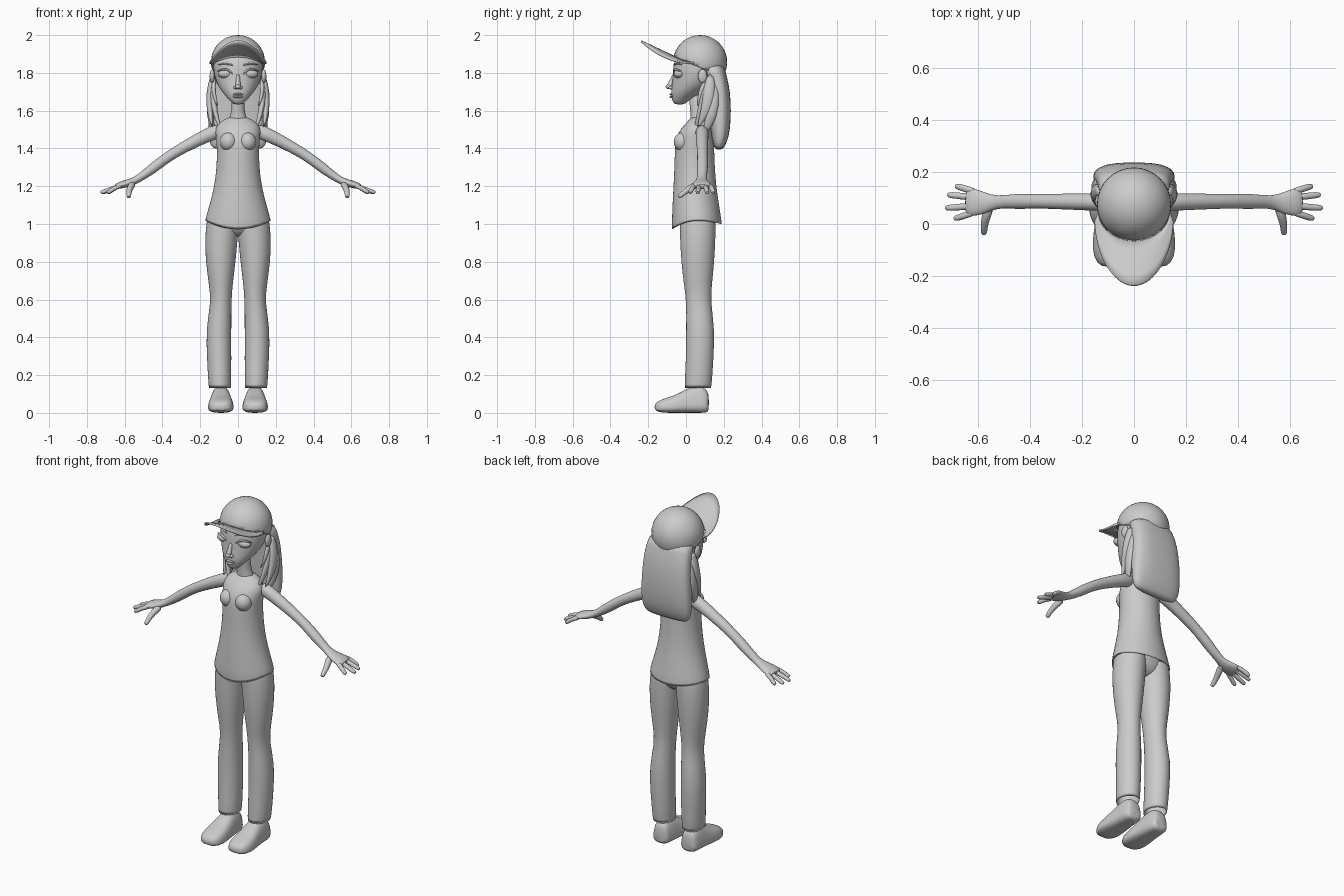
import bpy, bmesh
from math import sin, cos, pi, radians
from mathutils import Vector

cube = bpy.data.objects.get("Cube")
if cube:
    bpy.data.objects.remove(cube, do_unlink=True)

GREY = (0.6, 0.6, 0.6, 1)
clay = bpy.data.materials.new("plain grey")
clay.use_nodes = True
clay.diffuse_color = GREY
clay.node_tree.nodes["Principled BSDF"].inputs["Base Color"].default_value = GREY


def finish(name, bm, mirror=False, subdiv=1, thick=0):
    """Turn a bmesh into a smooth, optionally mirrored object."""
    bmesh.ops.recalc_face_normals(bm, faces=bm.faces)
    mesh = bpy.data.meshes.new(name)
    bm.to_mesh(mesh)
    bm.free()
    mesh.materials.append(clay)
    ob = bpy.data.objects.new(name, mesh)
    bpy.context.collection.objects.link(ob)
    bpy.ops.object.select_all(action="DESELECT")
    ob.select_set(True)
    bpy.context.view_layer.objects.active = ob
    bpy.ops.object.shade_smooth_by_angle(angle=radians(60))
    if mirror:
        ob.modifiers.new("Mirror", "MIRROR").use_mirror_merge = False
    if thick:
        solid = ob.modifiers.new("Solidify", "SOLIDIFY")
        solid.thickness = thick
    if subdiv:
        sub = ob.modifiers.new("Subdivision", "SUBSURF")
        sub.levels = sub.render_levels = subdiv
    return ob


def skin(name, loops, caps=True, **opts):
    """Bridge closed loops of points."""
    bm = bmesh.new()
    rows = [[bm.verts.new(p) for p in loop] for loop in loops]
    n = len(rows[0])
    for a, b in zip(rows, rows[1:]):
        for i in range(n):
            j = (i + 1) % n
            bm.faces.new((a[i], a[j], b[j], b[i]))
    if caps:
        bm.faces.new(rows[0])
        bm.faces.new(rows[-1])
    return finish(name, bm, **opts)


def loft(name, rings, axis="z", sides=24, power=1, fix=None, **opts):
    """Rings are (position, depth min, depth max, x min, x max)."""
    loops = []
    for t, a0, a1, x0, x1 in rings:
        loop = []
        for i in range(sides):
            c, s = cos(2 * pi * i / sides), sin(2 * pi * i / sides)
            c = abs(c) ** power * (1 if c > 0 else -1)
            s = abs(s) ** power * (1 if s > 0 else -1)
            x = (x0 + x1) / 2 + c * (x1 - x0) / 2
            a = (a0 + a1) / 2 + s * (a1 - a0) / 2
            p = Vector((x, a, t) if axis == "z" else (x, t, a))
            loop.append(fix(p) if fix else p)
        loops.append(loop)
    return skin(name, loops, **opts)


def centred(rings):
    return [(z, y0, y1, -w, w) for z, y0, y1, w in rings]


def tube(name, stations, sides=12, **opts):
    """Stations are (x, y, z, radius along y, other radius)."""
    pts = [Vector(s[:3]) for s in stations]
    loops = []
    for i, s in enumerate(stations):
        t = (pts[min(i + 1, len(pts) - 1)] - pts[max(i - 1, 0)]).normalized()
        ref = Vector((0, 0, 1)) if abs(t.y) > 0.95 else Vector((0, 1, 0))
        u = t.cross(ref).normalized()
        v = u.cross(t)
        angles = [2 * pi * k / sides for k in range(sides)]
        loops.append([pts[i] + v * s[3] * cos(a) + u * s[4] * sin(a) for a in angles])
    return skin(name, loops, **opts)


def ball(name, centre, size, **opts):
    bm = bmesh.new()
    bmesh.ops.create_uvsphere(bm, u_segments=24, v_segments=14, radius=1)
    for v in bm.verts:
        v.co = Vector(centre) + Vector(a * b for a, b in zip(v.co, size))
    return finish(name, bm, subdiv=0, **opts)


# Trousers
loft("trouser_legs", [
    (.125, -.01, .135, .035, .156), (.28, 0, .146, .035, .164),
    (.45, 0, .153, .035, .171), (.59, .002, .13, .035, .142),
    (.68, -.012, .138, .028, .155), (.8, -.026, .15, .012, .171),
    (.92, -.032, .157, .002, .177), (1.03, -.035, .157, -.01, .165)],
    caps=False, mirror=True, thick=.006)
loft("trouser_seat", centred([
    (.93, .03, .1, .05), (.96, -.02, .145, .13),
    (1.03, -.035, .157, .16), (1.1, -.03, .15, .13)]))


# Shoes, narrower toward the top
def pinch(p):
    p.x = .09 + (p.x - .09) * (1.12 - 3 * p.z)
    return p


loft("shoes", [
    (-.168, .012, .048, .055, .125), (-.13, 0, .075, .025, .157),
    (-.06, 0, .09, .022, .16), (0, 0, .127, .028, .152),
    (.06, 0, .15, .032, .15), (.105, 0, .13, .04, .144),
    (.122, .008, .1, .05, .13)],
    axis="y", power=.7, fix=pinch, mirror=True)


# Long sleeveless top with a hem that dips at the front and back
def hem(p):
    if p.z < 1.05:
        reach = (p.y - .058) / .135
        p.z = 1.015 - (.05 if reach < 0 else .02) * reach ** 2
    return p


loft("top", centred([
    (1, -.077, .193, .178), (1.1, -.073, .176, .152),
    (1.2, -.067, .161, .126), (1.3, -.062, .153, .114),
    (1.4, -.06, .15, .111), (1.46, -.054, .148, .118),
    (1.51, -.025, .14, .123), (1.545, .01, .126, .092),
    (1.567, .03, .105, .045)]), fix=hem, caps=False, thick=.006)
ball("bust", (.05, -.018, 1.435), (.046, .047, .05), mirror=True)

# Neck and head
loft("neck", centred([
    (1.52, .02, .12, .07), (1.56, .025, .105, .045),
    (1.61, .022, .095, .032), (1.7, .01, .1, .035)]))
loft("head", centred([
    (1.632, -.058, -.01, .02), (1.645, -.07, .005, .036),
    (1.67, -.078, .04, .06), (1.705, -.08, .1, .09),
    (1.75, -.073, .165, .116), (1.8, -.07, .19, .13),
    (1.87, -.066, .2, .134), (1.92, -.03, .18, .11)]))
ball("ears", (.137, .087, 1.783), (.013, .024, .036), mirror=True)

# Face
ball("eyes", (.067, -.036, 1.795), (.04, .029, .024), mirror=True)
tube("upper_eyelids", [
    (.026, -.064, 1.789, .004, .003), (.045, -.066, 1.815, .006, .006),
    (.075, -.06, 1.822, .007, .006), (.115, -.026, 1.806, .005, .004)],
    mirror=True)
tube("eyebrows", [
    (.024, -.067, 1.84, .004, .004), (.065, -.054, 1.852, .006, .005),
    (.11, -.02, 1.842, .003, .003)], mirror=True)
tube("nose_bridge", [
    (0, -.062, 1.795, .01, .01), (0, -.074, 1.76, .011, .011),
    (0, -.09, 1.73, .017, .016), (0, -.086, 1.715, .012, .012)])
ball("nose_tip", (0, -.094, 1.727), (.014, .014, .012))
ball("nostrils", (.014, -.081, 1.722), (.01, .012, .009), mirror=True)
for name, z, rise in (("upper_lip", 1.685, .005), ("lower_lip", 1.674, -.004)):
    tube(name, [
        (-.034, -.064, 1.681, .003, .002), (-.014, -.077, z + rise, .008, .006),
        (0, -.08, z, .009, .006), (.014, -.077, z + rise, .008, .006),
        (.034, -.064, 1.681, .003, .002)])

# Long hair with loose locks over the shoulders
loft("back_hair", centred([
    (1.86, .04, .2, .134), (1.8, .1, .21, .138), (1.74, .115, .228, .146),
    (1.65, .12, .238, .152), (1.55, .125, .238, .158),
    (1.46, .135, .228, .158), (1.41, .145, .205, .145),
    (1.393, .16, .19, .12)]), power=.75)


def lock(name, root, middle, low, tip, width):
    tube(name, [
        (*root, width * .6, width * .5), (*middle, width, width * .6),
        (*low, width * .8, width * .5), (*tip, .003, .003)], mirror=True)


lock("outer_locks", (.128, .13, 1.8), (.15, .125, 1.69), (.15, .105, 1.59), (.135, .06, 1.51), .036)
lock("inner_locks", (.125, .125, 1.78), (.138, .11, 1.69), (.118, .075, 1.57), (.088, .045, 1.49), .03)
lock("short_locks", (.125, .12, 1.78), (.13, .09, 1.72), (.125, .075, 1.67), (.105, .06, 1.62), .02)
lock("rear_locks", (.13, .15, 1.75), (.15, .15, 1.63), (.145, .12, 1.53), (.115, .09, 1.46), .034)

# Cap crown: a ball cut by a plane that slopes down to the back
bm = bmesh.new()
bmesh.ops.create_uvsphere(bm, u_segments=32, v_segments=20, radius=.143)
bmesh.ops.translate(bm, verts=bm.verts, vec=(0, .075, 1.857))
bmesh.ops.bisect_plane(bm, geom=bm.verts[:] + bm.edges[:] + bm.faces[:],
                       plane_co=(0, -.065, 1.885), plane_no=(0, .11, .27),
                       clear_inner=True)
finish("cap_crown", bm, subdiv=0, thick=.008)

# Cap peak: arched, sweeping up to the front
bm = bmesh.new()
rows = []
for i in range(25):
    a = radians(-88 + 176 * i / 24)
    arch = cos(a) ** 2
    inner = Vector((.138 * sin(a), .05 - .115 * cos(a), 1.857 + .035 * arch))
    outer = Vector((.152 * sin(a), .02 - .255 * cos(a), 1.857 + .115 * arch))
    rows.append([bm.verts.new(inner.lerp(outer, k / 4)) for k in range(5)])
for a, b in zip(rows, rows[1:]):
    for k in range(4):
        bm.faces.new((a[k], a[k + 1], b[k + 1], b[k]))
finish("cap_peak", bm, subdiv=0, thick=.01)

# Arms and hands
tube("arms", [
    (.085, .085, 1.5, .038, .044), (.16, .085, 1.473, .034, .036),
    (.3, .087, 1.4, .03, .03), (.38, .088, 1.35, .028, .027),
    (.45, .087, 1.295, .031, .029), (.53, .085, 1.236, .022, .019),
    (.57, .08, 1.219, .041, .021), (.625, .084, 1.205, .058, .019),
    (.652, .085, 1.196, .046, .013)], sides=16, mirror=True)
fingers = (("little_fingers", .125, .145, .69), ("ring_fingers", .1, .112, .72),
           ("middle_fingers", .072, .062, .728), ("index_fingers", .047, .022, .695))
for name, base, tip, reach in fingers:
    tube(name, [
        (.61, base, 1.207, .014, .013), (.65, (base + tip) / 2, 1.193, .013, .012),
        (reach - .012, tip, 1.17, .013, .012), (reach, tip, 1.164, .008, .008)],
        mirror=True)
tube("thumbs", [
    (.555, .07, 1.215, .02, .02), (.572, .025, 1.193, .019, .018),
    (.578, -.012, 1.165, .014, .014), (.578, -.033, 1.147, .013, .013),
    (.578, -.04, 1.141, .008, .008)], mirror=True)
